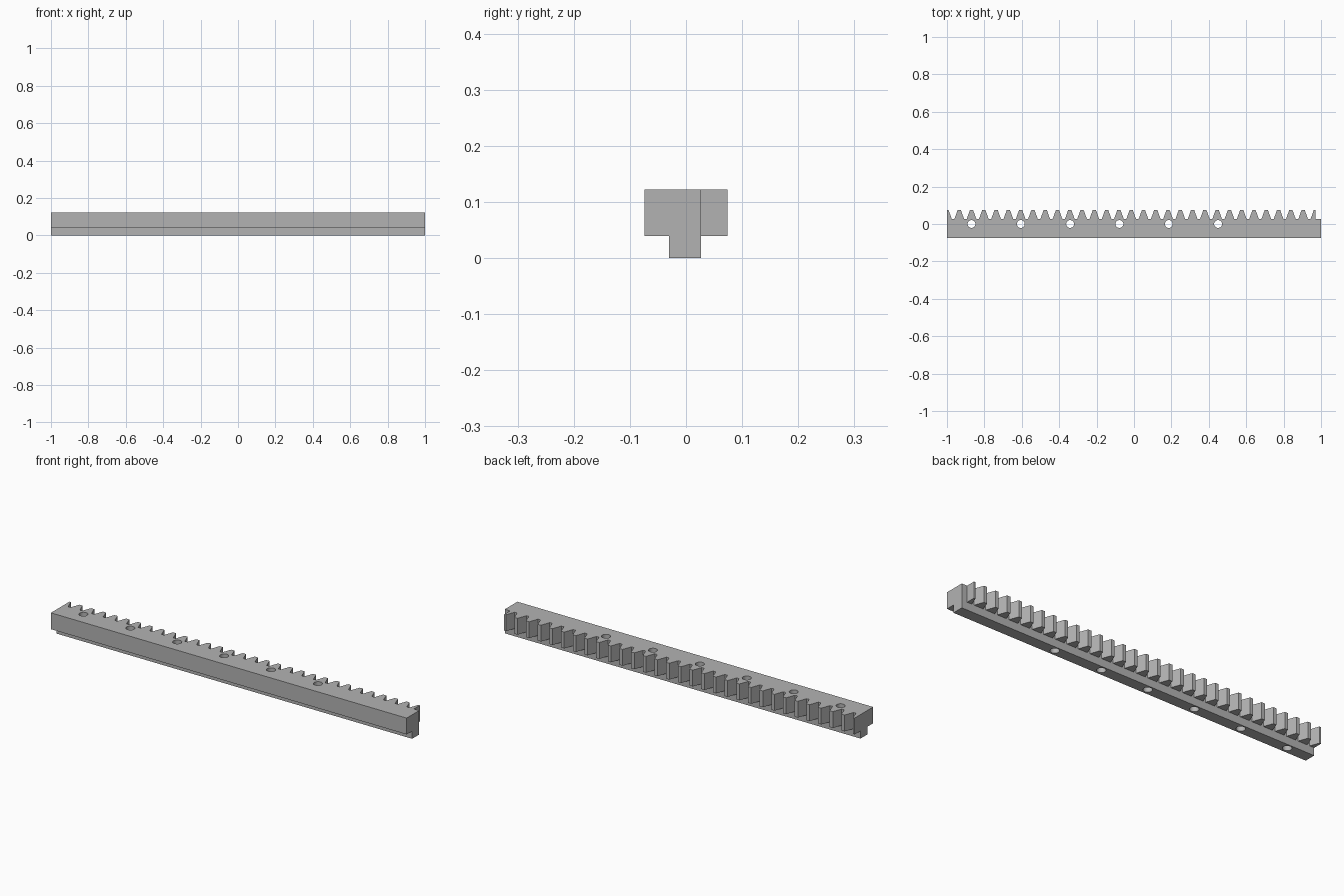
import bpy, bmesh, math

if "Cube" in bpy.data.objects:
    bpy.data.objects.remove(bpy.data.objects["Cube"], do_unlink=True)

# Main sizes
FRONT, ROOT, TIP = -0.074, 0.027, 0.074
RAIL_FRONT, LEDGE, TOP = -0.03, 0.039, 0.122
TEETH, RACK_END = 30, 0.97
PITCH = (RACK_END + 1) / TEETH
TIP_HALF, ROOT_HALF = 0.0088, 0.0258
HOLES, HOLE_START, HOLE_STEP, HOLE_RADIUS = 6, -0.869, 0.2637, 0.021

steel = bpy.data.materials.new("grey steel")
steel.use_nodes = True
colour = (0.45, 0.45, 0.45, 1)
steel.diffuse_color = colour
steel.node_tree.nodes["Principled BSDF"].inputs["Base Color"].default_value = colour


def prism(name, outline, bottom, top):
    """Extrude a flat outline upwards into a solid."""
    bm = bmesh.new()
    face = bm.faces.new([bm.verts.new((x, y, bottom)) for x, y in outline])
    new = bmesh.ops.extrude_face_region(bm, geom=[face])["geom"]
    bmesh.ops.translate(bm, vec=(0, 0, top - bottom),
                        verts=[v for v in new if isinstance(v, bmesh.types.BMVert)])
    bmesh.ops.recalc_face_normals(bm, faces=bm.faces)
    mesh = bpy.data.meshes.new(name)
    bm.to_mesh(mesh)
    bm.free()
    mesh.materials.append(steel)
    obj = bpy.data.objects.new(name, mesh)
    bpy.context.collection.objects.link(obj)
    return obj


def combine(target, other, operation):
    """Apply a boolean and remove the helper solid."""
    mod = target.modifiers.new(operation.lower(), "BOOLEAN")
    mod.operation, mod.object, mod.solver = operation, other, "EXACT"
    bpy.context.view_layer.objects.active = target
    bpy.ops.object.modifier_apply(modifier=mod.name)
    bpy.data.objects.remove(other, do_unlink=True)


# Toothed bar: straight front, trapezoid teeth behind, half teeth at both ends
outline = [(-1, FRONT), (1, FRONT), (1, ROOT), (RACK_END, ROOT)]
for i in range(TEETH, -1, -1):
    centre = -1 + i * PITCH
    if i < TEETH:
        outline += [(centre + ROOT_HALF, ROOT), (centre + TIP_HALF, TIP)]
    else:
        outline.append((centre, TIP))
    if i > 0:
        outline += [(centre - TIP_HALF, TIP), (centre - ROOT_HALF, ROOT)]
    else:
        outline.append((centre, TIP))
rack = prism("gear_rack", outline, LEDGE, TOP)

# Narrow guide rail underneath
rail = prism("guide_rail", [(-1, RAIL_FRONT), (1, RAIL_FRONT), (1, ROOT), (-1, ROOT)], 0, LEDGE)
combine(rack, rail, "UNION")

# Row of mounting holes through bar and rail
for i in range(HOLES):
    x = HOLE_START + i * HOLE_STEP
    angles = [math.tau * k / 32 for k in range(32)]
    circle = [(x + HOLE_RADIUS * math.cos(a), HOLE_RADIUS * math.sin(a)) for a in angles]
    combine(rack, prism("hole_cutter", circle, -0.1, TOP + 0.1), "DIFFERENCE")

# Smooth bores, crisp edges elsewhere
bpy.ops.object.select_all(action="DESELECT")
rack.select_set(True)
bpy.context.view_layer.objects.active = rack
bpy.ops.object.shade_smooth_by_angle(angle=math.radians(15))
